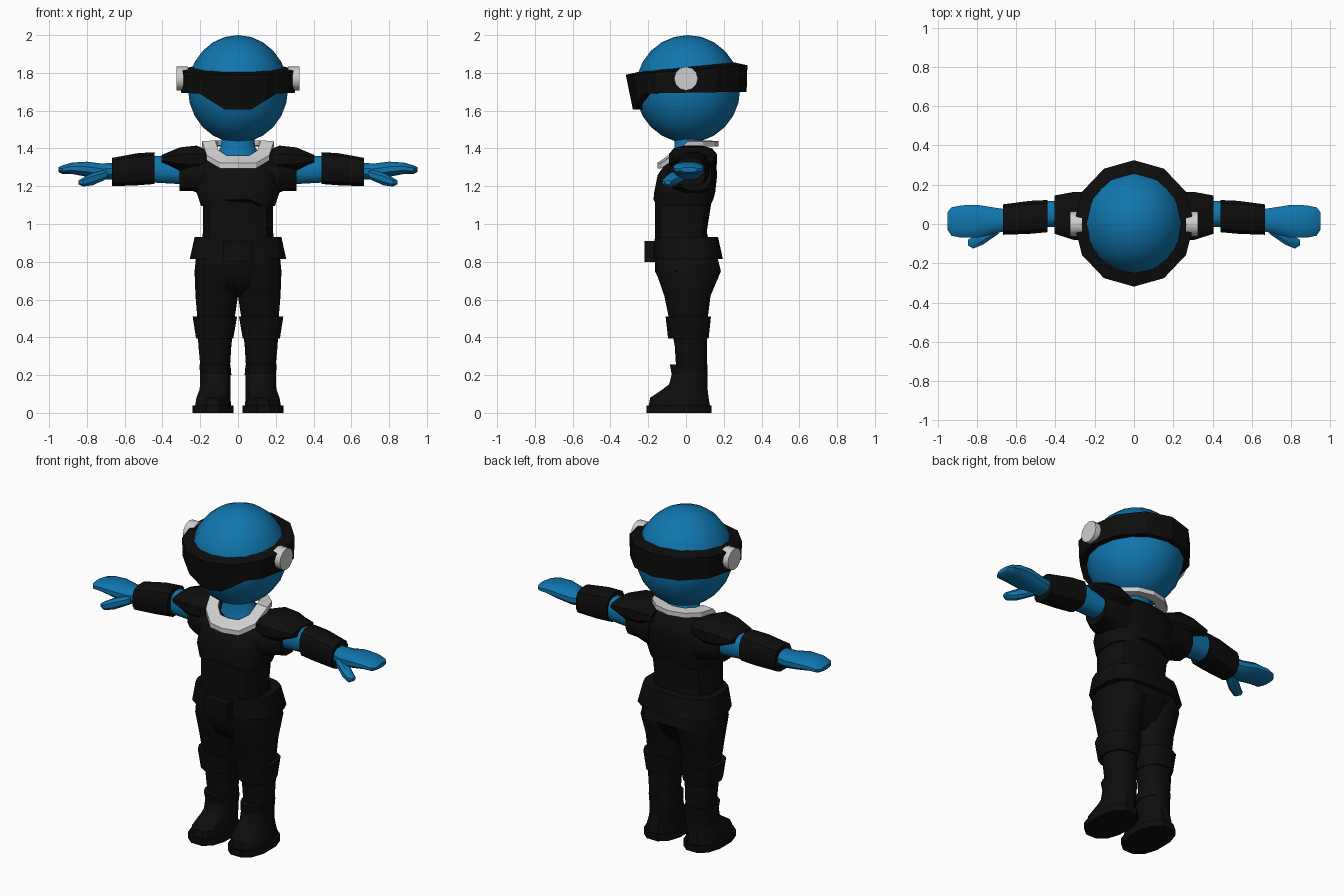
import bpy
import bmesh
from math import sin, cos, pi, radians, copysign

default_cube = bpy.data.objects.get("Cube")
if default_cube:
    bpy.data.objects.remove(default_cube, do_unlink=True)


def make_material(name, colour):
    material = bpy.data.materials.new(name)
    material.use_nodes = True
    material.diffuse_color = (*colour, 1)
    shader = material.node_tree.nodes["Principled BSDF"]
    shader.inputs["Base Color"].default_value = (*colour, 1)
    shader.inputs["Roughness"].default_value = 0.8
    return material


BLUE = make_material("blue skin", (0.005, 0.18, 0.42))
BLACK = make_material("black suit", (0.004, 0.004, 0.004))
GREY = make_material("light grey trim", (0.62, 0.62, 0.62))


def finish(name, bm, material, mirror=False, angle=35):
    """Turn a bmesh into a shaded object, mirrored across x if asked."""
    bmesh.ops.recalc_face_normals(bm, faces=bm.faces)
    mesh = bpy.data.meshes.new(name)
    bm.to_mesh(mesh)
    bm.free()
    mesh.materials.append(material)
    obj = bpy.data.objects.new(name, mesh)
    bpy.context.collection.objects.link(obj)
    bpy.ops.object.select_all(action='DESELECT')
    obj.select_set(True)
    bpy.context.view_layer.objects.active = obj
    bpy.ops.object.shade_smooth_by_angle(angle=radians(angle))
    if mirror:
        obj.modifiers.new("Mirror", 'MIRROR')
    return obj


def bridge(bm, first, second):
    count = len(first)
    for i in range(count):
        j = (i + 1) % count
        bm.faces.new((first[i], first[j], second[j], second[i]))


def loft(name, axis, stations, material, mirror=False, sides=12, power=2.4, shape=None):
    """Rounded cross-sections; station = position, then low/high of the other two axes."""
    bm = bmesh.new()
    rings = []
    for pos, a0, a1, b0, b1 in stations:
        ring = []
        for i in range(sides):
            t = 2 * pi * (i + 0.5) / sides
            c, s = (copysign(abs(v) ** (2 / power), v) for v in (cos(t), sin(t)))
            # stretch so the flats reach the full extent
            k = cos(pi / sides) ** (2 / power)
            a = (a0 + a1) / 2 + (a1 - a0) / 2 * c / k
            b = (b0 + b1) / 2 + (b1 - b0) / 2 * s / k
            ring.append(bm.verts.new((a, b, pos) if axis == 'z' else (pos, a, b)))
        rings.append(ring)
    for first, second in zip(rings, rings[1:]):
        bridge(bm, first, second)
    bm.faces.new(rings[0])
    bm.faces.new(rings[-1])
    if shape:
        shape(rings)
    return finish(name, bm, material, mirror)


def band(name, section, count, material):
    """Closed hoop; section(angle) gives its four corners."""
    bm = bmesh.new()
    loops = [[bm.verts.new(p) for p in section(2 * pi * i / count)] for i in range(count)]
    for i in range(count):
        bridge(bm, loops[i], loops[(i + 1) % count])
    return finish(name, bm, material, angle=25)


def box(name, low, high, material):
    bm = bmesh.new()
    bmesh.ops.create_cube(bm, size=1)
    for v in bm.verts:
        v.co = [(l + h) / 2 + (h - l) * c for l, h, c in zip(low, high, v.co)]
    return finish(name, bm, material)


# Head
bm = bmesh.new()
bmesh.ops.create_uvsphere(bm, u_segments=16, v_segments=12, radius=1)
for v in bm.verts:
    v.co = (v.co.x * 0.265, 0.01 + v.co.y * 0.277, 1.715 + v.co.z * 0.285)
finish("head", bm, BLUE)


# Visor band, dipping over the nose
def visor_section(t):
    c, s = cos(t), sin(t)
    facet = cos(pi / 12) / cos(t % (pi / 6) - pi / 12)
    dip = 0
    if s < 0:
        dip = 0.085 * min(1, max(0, (0.21 - abs(c * 0.32)) / 0.11))
    top, bottom = 1.815 + 0.025 * s, 1.695 + 0.005 * s - dip

    def point(radius, z):
        return (radius * facet * c * 0.95, 0.003 + radius * facet * s, z)
    return (point(0.25, bottom), point(0.318 - dip * 0.4, bottom),
            point(0.322, top), point(0.255, top + 0.015))


band("visor_band", visor_section, 24, BLACK)

# Round ear discs
bm = bmesh.new()
bmesh.ops.create_cone(bm, cap_ends=True, segments=12, radius1=0.063, radius2=0.063, depth=0.06)
for v in bm.verts:
    v.co = (0.295 + v.co.z, v.co.x, 1.77 + v.co.y)
finish("ear_disc", bm, GREY, mirror=True)


# Collar, flat behind and sloping down in front
def collar_section(t):
    c, s = cos(t), sin(t)
    slope = min(1, 1.3 * max(0, -s))
    outer, inner = 1.41 - 0.115 * slope, 1.415 - 0.08 * slope
    x, y = 0.19 * c, 0.01 + 0.162 * s
    u, v = 0.12 * c, 0.01 + 0.105 * s
    return ((u, v, inner), (x, y, outer), (x, y, outer + 0.028), (u, v, inner + 0.028))


band("collar", collar_section, 12, GREY)

# Neck
loft("neck", 'z', [(1.3, -0.14, 0.14, -0.08, 0.13),
                   (1.37, -0.115, 0.115, -0.07, 0.12),
                   (1.41, -0.09, 0.09, -0.06, 0.09),
                   (1.48, -0.085, 0.085, -0.06, 0.08)], BLUE, power=2)


# Torso
def arch_hem(rings):
    for v in rings[0]:
        if abs(v.co.x) < 0.12:
            v.co.z += 0.035


loft("chest_plate", 'z', [(1.095, -0.195, 0.195, -0.172, 0.145),
                          (1.17, -0.22, 0.22, -0.168, 0.155),
                          (1.26, -0.21, 0.21, -0.15, 0.165),
                          (1.31, -0.2, 0.2, -0.115, 0.16),
                          (1.36, -0.16, 0.16, -0.06, 0.14),
                          (1.39, -0.11, 0.11, -0.02, 0.11)],
     BLACK, sides=16, power=2.8, shape=arch_hem)
loft("waist", 'z', [(0.86, -0.2, 0.2, -0.165, 0.13),
                    (0.96, -0.185, 0.185, -0.165, 0.11),
                    (1.15, -0.185, 0.185, -0.165, 0.14)], BLACK, power=3)

# Belt and buckle
loft("belt", 'z', [(0.815, -0.255, 0.255, -0.17, 0.195),
                   (0.93, -0.23, 0.23, -0.165, 0.17)], BLACK, sides=16, power=3)
box("belt_buckle", (-0.08, -0.22, 0.8), (0.08, -0.12, 0.91), BLACK)

# Hips and legs
loft("hips", 'z', [(0.61, -0.07, 0.07, -0.05, 0.08),
                   (0.66, -0.17, 0.17, -0.12, 0.13),
                   (0.75, -0.23, 0.23, -0.165, 0.185),
                   (0.85, -0.22, 0.22, -0.165, 0.16)], BLACK, power=2.6)
loft("leg", 'z', [(0.2, 0.045, 0.195, -0.05, 0.11),
                  (0.36, 0.035, 0.21, -0.06, 0.11),
                  (0.5, 0.018, 0.215, -0.09, 0.115),
                  (0.62, 0, 0.225, -0.115, 0.13),
                  (0.75, -0.01, 0.23, -0.16, 0.185),
                  (0.83, -0.01, 0.22, -0.16, 0.165)], BLACK, mirror=True)
loft("knee_guard", 'z', [(0.395, 0.025, 0.222, -0.095, 0.12),
                         (0.51, 0.005, 0.24, -0.108, 0.132)], BLACK, mirror=True)

# Boots
loft("boot", 'z', [(0.02, 0.035, 0.23, -0.2, 0.13),
                   (0.08, 0.04, 0.22, -0.19, 0.12),
                   (0.12, 0.04, 0.205, -0.13, 0.115),
                   (0.15, 0.04, 0.2, -0.09, 0.113),
                   (0.205, 0.04, 0.2, -0.075, 0.113)], BLACK, mirror=True)
loft("boot_cuff", 'z', [(0.2, 0.035, 0.2, -0.075, 0.113),
                        (0.255, 0.04, 0.205, -0.085, 0.115)], BLACK, mirror=True)
loft("sole", 'z', [(0, 0.025, 0.24, -0.208, 0.135),
                   (0.04, 0.025, 0.24, -0.208, 0.135)], BLACK, mirror=True)

# Shoulders and arms
loft("shoulder_pad", 'x', [(0.13, -0.05, 0.14, 1.3, 1.38),
                           (0.22, -0.09, 0.163, 1.27, 1.415),
                           (0.31, -0.08, 0.163, 1.28, 1.405),
                           (0.405, -0.05, 0.145, 1.325, 1.365)],
     BLACK, mirror=True, power=2.8)
loft("sleeve", 'x', [(0.15, -0.1, 0.15, 1.14, 1.35),
                     (0.24, -0.09, 0.15, 1.175, 1.35),
                     (0.31, -0.04, 0.135, 1.175, 1.35)], BLACK, mirror=True)
loft("upper_arm", 'x', [(0.28, -0.02, 0.125, 1.21, 1.36),
                        (0.46, -0.015, 0.115, 1.22, 1.36)], BLUE, mirror=True)
loft("forearm_cuff", 'x', [(0.442, -0.042, 0.122, 1.212, 1.38),
                           (0.53, -0.05, 0.118, 1.205, 1.375),
                           (0.668, -0.055, 0.1, 1.2, 1.35)], BLACK, mirror=True, power=2.8)

# Mitten hands
loft("hand", 'x', [(0.65, -0.035, 0.075, 1.235, 1.325),
                   (0.72, -0.05, 0.085, 1.235, 1.32),
                   (0.8, -0.07, 0.098, 1.25, 1.33),
                   (0.88, -0.07, 0.095, 1.265, 1.325),
                   (0.93, -0.06, 0.085, 1.265, 1.31),
                   (0.95, -0.03, 0.06, 1.275, 1.3)], BLUE, mirror=True)
loft("thumb", 'x', [(0.69, -0.05, 0.02, 1.24, 1.29),
                    (0.77, -0.105, -0.03, 1.205, 1.27),
                    (0.82, -0.125, -0.065, 1.198, 1.245),
                    (0.845, -0.11, -0.08, 1.21, 1.23)], BLUE, mirror=True, sides=8)
